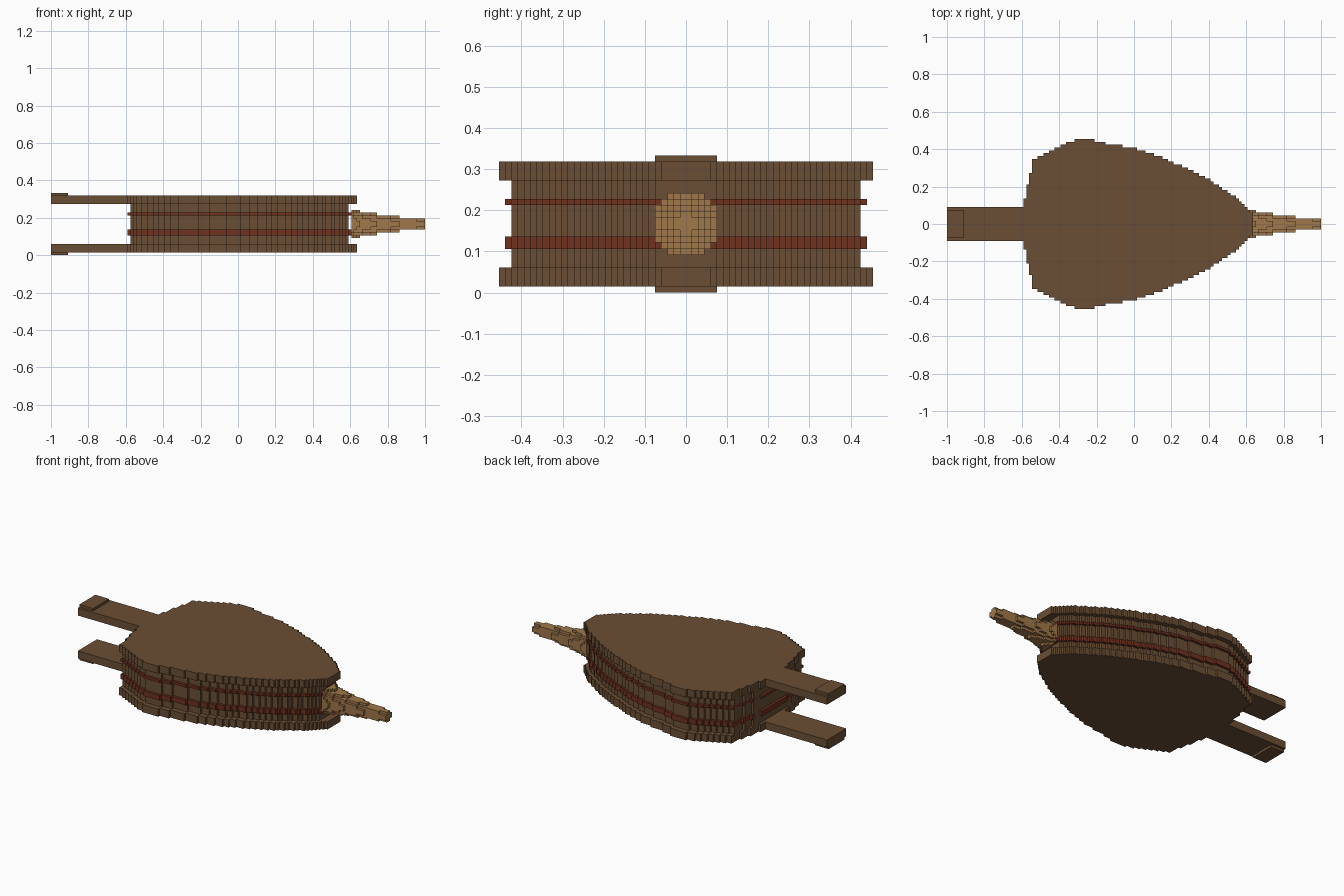
import bpy, bmesh, math

cube = bpy.data.objects.get("Cube")
if cube:
    bpy.data.objects.remove(cube, do_unlink=True)

COLS = 132            # grid columns along the length
P = 2 / COLS          # size of one grid cell
MID = 11              # middle layer, where the two halves mirror


def material(name, rgb):
    m = bpy.data.materials.new(name)
    m.use_nodes = True
    m.diffuse_color = (*rgb, 1)
    m.node_tree.nodes["Principled BSDF"].inputs["Base Color"].default_value = (*rgb, 1)
    return m


wood = material("brown wood", (0.145, 0.077, 0.035))
leather = material("dark red leather", (0.156, 0.032, 0.014))
brass = material("tan nozzle", (0.35, 0.187, 0.07))


def interp(points, x):
    for (x0, y0), (x1, y1) in zip(points, points[1:]):
        if x <= x1:
            return y0 + (y1 - y0) * max(0, x - x0) / (x1 - x0)
    return points[-1][1]


def stepped_outline(start, widths):
    """Half outline of a stepped plate, one half-width per column."""
    side = []
    for i, w in enumerate(widths):
        if i == 0 or w != widths[i - 1]:
            if i:
                side.append((start + i, widths[i - 1]))
            side.append((start + i, w))
    side.append((start + len(widths), widths[-1]))
    return side


def add_slab(bm, start, widths, z0, z1):
    side = stepped_outline(start, widths)
    loop = [(x, -w) for x, w in side] + [(x, w) for x, w in reversed(side)]
    low = [bm.verts.new((x * P - 1, y * P, z0 * P)) for x, y in loop]
    top = [bm.verts.new((x * P - 1, y * P, z1 * P)) for x, y in loop]
    bm.faces.new(low[::-1])
    bm.faces.new(top)
    for i in range(len(loop)):
        j = (i + 1) % len(loop)
        bm.faces.new((low[i], low[j], top[j], top[i]))


def build(name, mat, slabs):
    bm = bmesh.new()
    for slab in slabs:
        add_slab(bm, *slab)
    mesh = bpy.data.meshes.new(name)
    bm.to_mesh(mesh)
    bm.free()
    mesh.materials.append(mat)
    obj = bpy.data.objects.new(name, mesh)
    bpy.context.collection.objects.link(obj)


# Teardrop half-width of the boards, in cells, by column
TEARDROP = [(27.5, 9), (28.5, 14), (29.5, 18), (30.5, 22.6), (33.5, 24),
            (38, 26.4), (43, 28.8), (46.6, 30), (50.5, 29.9), (56, 28.5),
            (66, 26.7), (73, 24.6), (82, 20.8), (92, 16), (100, 10.9),
            (105, 6.5), (107.5, 4)]


def teardrop(first, last, inset=0):
    return [round(interp(TEARDROP, c + 0.5)) - inset for c in range(first, last)]


# Boards with their handles, and the raised pads at the handle ends
board = [6] * 27 + teardrop(27, 108)
build("lower_board", wood, [(0, board, 1, 4)])
build("upper_board", wood, [(0, board, 18, 21)])
build("lower_handle_pad", wood, [(0, [5] * 6, 0, 1)])
build("upper_handle_pad", wood, [(0, [5] * 6, 21, 22)])

# Bellows chamber and its two raised bands
build("bellows_chamber", wood, [(28, teardrop(28, 105, 2), 4, 18)])
build("lower_band", leather, [(27, teardrop(27, 106, 1), 7, 9)])
build("upper_band", leather, [(27, teardrop(27, 106, 1), 14, 15)])

# Tapering round nozzle, stacked layer by layer
TAPER = [(106.5, 5.16), (109, 4.53), (115, 3.54), (123, 2.55), (132, 1.9)]
layers = []
for row in range(-5, 5):
    height = row + 0.5
    widths = []
    for c in range(106, COLS):
        reach = interp(TAPER, c + 0.5) ** 2 - height ** 2
        cells = math.floor(math.sqrt(reach) + 0.5) if reach > 0 else 0
        if cells == 0:
            break
        widths.append(cells)
    if widths:
        layers.append((106, widths, MID + row, MID + row + 1))
build("nozzle", brass, layers)
